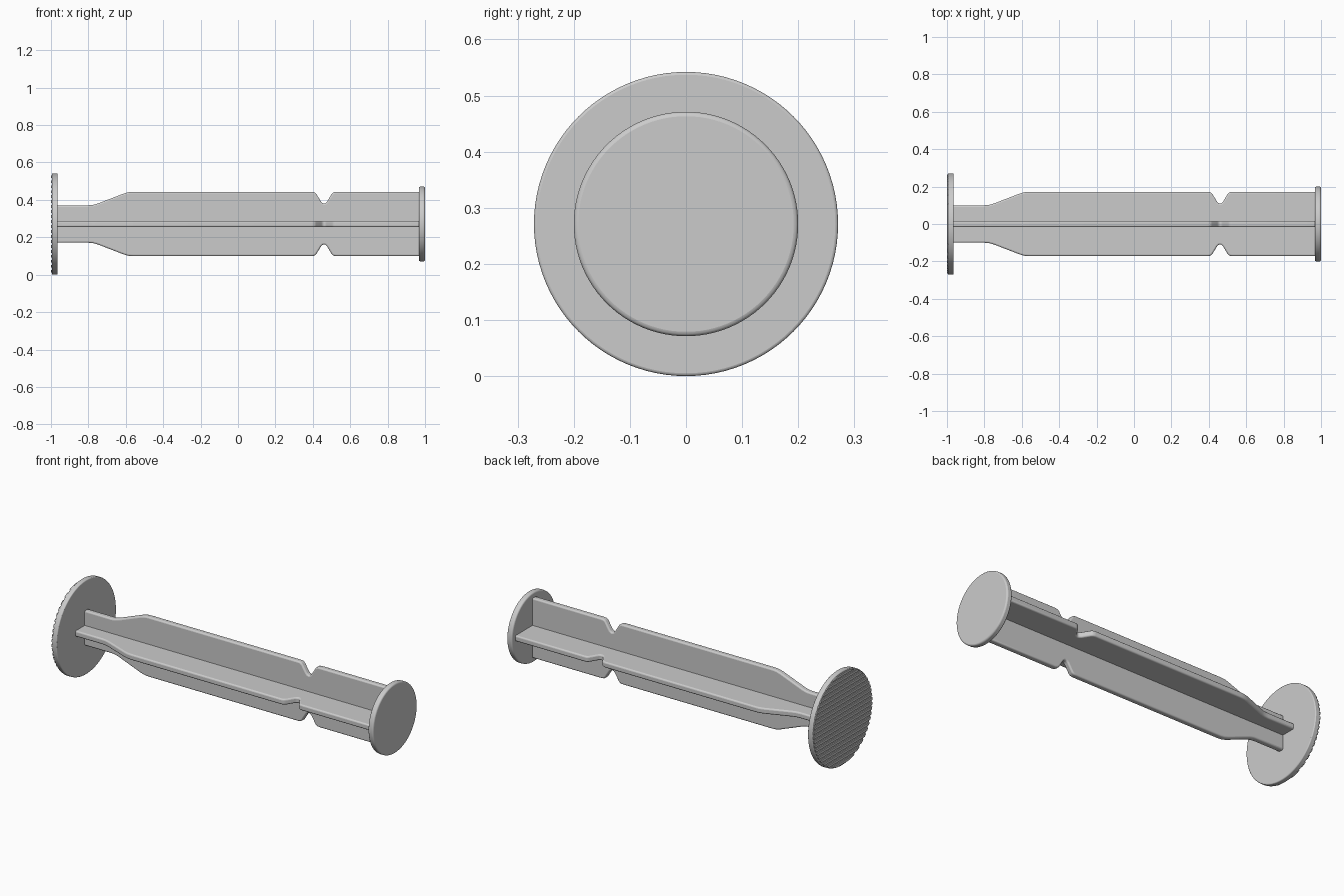
import bpy, bmesh, math
from mathutils import Matrix, Vector

if "Cube" in bpy.data.objects:
    bpy.data.objects.remove(bpy.data.objects["Cube"])

ZC = 0.271
grey = bpy.data.materials.new("plain grey")
grey.diffuse_color = (0.6, 0.6, 0.6, 1)
grey.use_nodes = True
grey.node_tree.nodes["Principled BSDF"].inputs["Base Color"].default_value = grey.diffuse_color


def finish(name, bm, bevel=0.0, segments=3, limit=30):
    bmesh.ops.recalc_face_normals(bm, faces=bm.faces)
    me = bpy.data.meshes.new(name)
    bm.to_mesh(me)
    bm.free()
    me.materials.append(grey)
    ob = bpy.data.objects.new(name, me)
    bpy.context.collection.objects.link(ob)
    if bevel:
        m = ob.modifiers.new("rounding", 'BEVEL')
        m.width, m.segments = bevel, segments
        m.limit_method, m.angle_limit = 'ANGLE', math.radians(limit)
    bpy.context.view_layer.objects.active = ob
    ob.select_set(True)
    bpy.ops.object.shade_smooth_by_angle(angle=math.radians(35))
    ob.select_set(False)
    return ob


def disc(name, x0, x1, r, bevel):
    bm = bmesh.new()
    mat = Matrix.Translation(((x0 + x1) / 2, 0, ZC)) @ Matrix.Rotation(math.pi / 2, 4, 'Y')
    bmesh.ops.create_cone(bm, cap_ends=True, segments=96, radius1=r, radius2=r,
                          depth=x1 - x0, matrix=mat)
    return finish(name, bm, bevel)


def prism(bm, pts, offset):
    # extrude an outline along the offset vector
    f = bm.faces.new([bm.verts.new(p) for p in pts])
    ext = bmesh.ops.extrude_face_region(bm, geom=[f])["geom"]
    bmesh.ops.translate(bm, vec=offset,
                        verts=[v for v in ext if isinstance(v, bmesh.types.BMVert)])


# end discs
disc("thumb_disc", -0.994, -0.964, 0.271, 0.005)
disc("tip_disc", 0.967, 1.0, 0.2, 0.008)

# crossed ribs: half outline with tapered neck and snap notch
half = [(-0.97, 0.1), (-0.80, 0.1), (-0.775, 0.102), (-0.75, 0.109), (-0.61, 0.163),
        (-0.585, 0.17), (-0.56, 0.172), (0.393, 0.172), (0.407, 0.17), (0.418, 0.162),
        (0.445, 0.118), (0.453, 0.111), (0.46, 0.109), (0.467, 0.111), (0.475, 0.118),
        (0.502, 0.162), (0.513, 0.17), (0.527, 0.172), (0.97, 0.172)]
outline = half + [(x, -h) for x, h in reversed(half)]
T = 0.033
for name, upright in (("upright_rib", True), ("level_rib", False)):
    bm = bmesh.new()
    if upright:
        prism(bm, [(x, -T / 2, ZC + h) for x, h in outline], Vector((0, T, 0)))
    else:
        prism(bm, [(x, h, ZC - T / 2) for x, h in outline], Vector((0, 0, T)))
    finish(name, bm, 0.008, 3, 50)

# horizontal grip ridges on the thumb disc
bm = bmesh.new()
R, N = 0.266, 20
pitch = 2 * R / N
for i in range(N):
    z0 = -R + (i + 0.22) * pitch
    zs = [z0 + pitch * 0.56 * k / 4 for k in range(5)]
    edge = [(math.sqrt(max(R * R - z * z, 1e-6)), z) for z in zs]
    pts = edge + [(-y, z) for y, z in reversed(edge)]
    prism(bm, [(-0.993, y, ZC + z) for y, z in pts], Vector((-0.007, 0, 0)))
finish("grip_ridges", bm)
